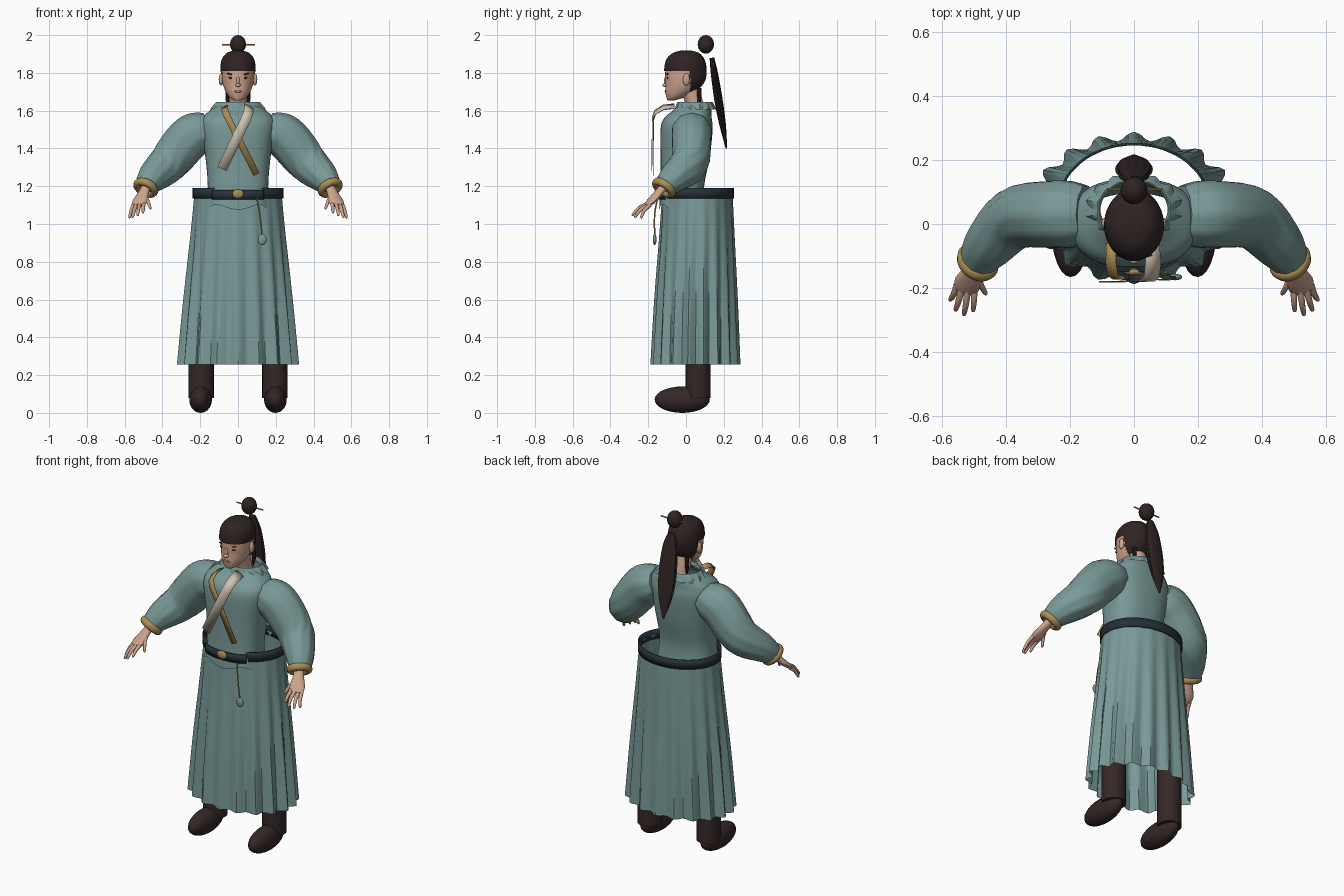
import bpy, bmesh, math
from mathutils import Vector, Matrix

cube = bpy.data.objects.get("Cube")
if cube:
    bpy.data.objects.remove(cube, do_unlink=True)


def material(name, r, g, b):
    m = bpy.data.materials.new(name)
    m.use_nodes = True
    m.diffuse_color = (r, g, b, 1)
    node = m.node_tree.nodes["Principled BSDF"]
    node.inputs["Base Color"].default_value = (r, g, b, 1)
    node.inputs["Roughness"].default_value = 0.8
    return m


TEAL = material("teal cloth", 0.19, 0.32, 0.31)
GOLD = material("dull gold", 0.42, 0.27, 0.09)
NAVY = material("dark navy belt", 0.02, 0.03, 0.04)
HAIR = material("dark brown hair", 0.03, 0.017, 0.017)
BOOT = material("dark brown leather", 0.035, 0.02, 0.02)
SKIN = material("skin", 0.62, 0.38, 0.27)
CREAM = material("cream cloth", 0.62, 0.55, 0.44)
LIPS = material("lips", 0.45, 0.2, 0.15)


def finish(bm, name, mat, thick=0, angle=40):
    bmesh.ops.recalc_face_normals(bm, faces=bm.faces[:])
    me = bpy.data.meshes.new(name)
    bm.to_mesh(me)
    bm.free()
    me.materials.append(mat)
    ob = bpy.data.objects.new(name, me)
    bpy.context.collection.objects.link(ob)
    bpy.ops.object.select_all(action='DESELECT')
    ob.select_set(True)
    bpy.context.view_layer.objects.active = ob
    bpy.ops.object.shade_smooth_by_angle(angle=math.radians(angle))
    if thick:
        mod = ob.modifiers.new("thickness", 'SOLIDIFY')
        mod.thickness = thick
        mod.offset = 0
    return ob


def smooth_keys(keys, steps):
    """Catmull-Rom through the keys."""
    keys = [tuple(k) + (0,) * (6 - len(k)) for k in keys]
    out = []
    for i in range(len(keys) - 1):
        p0, p1, p2 = keys[max(i - 1, 0)], keys[i], keys[i + 1]
        p3 = keys[min(i + 2, len(keys) - 1)]
        for s in range(steps):
            t = s / steps
            out.append([b + 0.5 * t * (c - a + t * (2*a - 5*b + 4*c - d + t * (3*(b - c) + d - a)))
                        for a, b, c, d in zip(p0, p1, p2, p3)])
    return out + [list(keys[-1])]


def tube(name, keys, mat, segs=24, steps=4, flat=False, cap=True, power=1,
         folds=0, arc=(0, 360), thick=0, edit=None):
    """Loft of ovals; each key is x, y, z, half width, half depth, fold size."""
    rings = smooth_keys(keys, steps)
    bm = bmesh.new()
    closed = arc[1] - arc[0] == 360
    n = segs if closed else segs + 1
    rows = []
    for i, (x, y, z, a, b, f) in enumerate(rings):
        u, v = Vector((1, 0, 0)), Vector((0, 1, 0))
        if not flat:
            t = Vector(rings[min(i + 1, len(rings) - 1)][:3]) - Vector(rings[max(i - 1, 0)][:3])
            u = t.cross(Vector((0, 0, 1)))
            u = u.normalized() if u.length > 1e-5 else Vector((1, 0, 0))
            v = u.cross(t.normalized())
        row = []
        for j in range(n):
            th = math.radians(arc[0] + (arc[1] - arc[0]) * j / segs)
            c, s = math.cos(th), math.sin(th)
            k = 1 + f * math.cos(folds * (th - math.pi / 2))
            row.append(bm.verts.new(Vector((x, y, z))
                                    + u * a * k * math.copysign(abs(c) ** power, c)
                                    + v * b * k * math.copysign(abs(s) ** power, s)))
        rows.append(row)
    for r0, r1 in zip(rows, rows[1:]):
        for j in range(segs):
            k = (j + 1) % n
            bm.faces.new((r0[j], r0[k], r1[k], r1[j]))
    if cap and closed:
        bm.faces.new(rows[0])
        bm.faces.new(rows[-1])
    if edit:
        edit(bm, rows)
    return finish(bm, name, mat, thick)


def ball(name, loc, size, mat, tilt=0):
    bm = bmesh.new()
    m = Matrix.Translation(loc) @ Matrix.Rotation(tilt, 4, 'Y') @ Matrix.Diagonal((*size, 1))
    bmesh.ops.create_uvsphere(bm, u_segments=24, v_segments=14, radius=1, matrix=m)
    return finish(bm, name, mat, angle=60)


def ribbon(name, points, side, mat):
    bm = bmesh.new()
    side = Vector(side)
    pairs = [(bm.verts.new(Vector(p) - side), bm.verts.new(Vector(p) + side)) for p in points]
    for (a, b), (c, d) in zip(pairs, pairs[1:]):
        bm.faces.new((a, b, d, c))
    return finish(bm, name, mat, thick=0.004)


# Skirt with pleats and the belt around its open top
tube("skirt", [(0, .05, .255, .31, .225, .06), (0, .053, .6, .282, .212, .045),
               (0, .058, .95, .25, .195, .02), (0, .06, 1.16, .232, .186, .004)],
     TEAL, segs=108, steps=3, flat=True, cap=False, folds=18)
tube("belt", [(0, .06, 1.135, .236, .19), (0, .06, 1.19, .236, .19)], NAVY,
     segs=64, steps=1, flat=True, cap=False, thick=.008)


# Tunic with a ragged hem
def ragged_hem(bm, rows):
    for j, vert in enumerate(rows[0]):
        vert.co.z += .014 * math.sin(j * 5 * math.tau / len(rows[0]))


tube("tunic", [(0, -.02, 1.09, .17, .122), (0, -.02, 1.2, .16, .116), (0, -.005, 1.35, .172, .13),
               (0, .003, 1.5, .195, .138), (0, .01, 1.56, .188, .126), (0, .032, 1.6, .15, .102),
               (0, .045, 1.63, .11, .085)],
     TEAL, segs=48, flat=True, cap=False, power=.8, edit=ragged_hem)
tube("collar", [(0, .045, 1.625, .105, .082), (0, .047, 1.647, .115, .09, .02),
                (0, .05, 1.605, .145, .105, .06)],
     TEAL, segs=56, flat=True, cap=False, folds=14)
tube("belt_front", [(0, -.02, 1.13, .17, .126), (0, -.02, 1.18, .17, .126)], NAVY,
     segs=20, steps=1, flat=True, cap=False, power=.8, arc=(222, 318), thick=.008)
ball("buckle", (0, -.15, 1.16), (.03, .012, .024), GOLD)

# Crossed chest straps
ribbon("gold_strap", [(-.07, -.06, 1.62), (-.072, -.12, 1.612), (-.066, -.16, 1.59),
                      (-.05, -.172, 1.555), (.098, -.174, 1.262)], (.016, 0, .008), GOLD)
ribbon("cream_strap", [(.055, -.06, 1.625), (.06, -.12, 1.618), (.055, -.165, 1.59),
                       (.042, -.178, 1.555), (-.085, -.181, 1.292)], (.024, 0, -.012), CREAM)

# Hanging charm
tube("charm_cord", [(.1, -.15, 1.14, .004, .004), (.115, -.166, 1.05, .004, .004),
                    (.128, -.166, .94, .004, .004)], GOLD, segs=8)
ball("charm_bead", (.128, -.166, .918), (.023, .01, .029), TEAL)

# Arms and legs, one of each per side
for s, side in ((1, "left"), (-1, "right")):
    def mirrored(keys):
        return [(k[0] * s,) + tuple(k[1:]) for k in keys]

    tube(side + "_sleeve", mirrored([
        (.15, .03, 1.51, .09, .08, .03), (.2, .03, 1.488, .105, .108, .015),
        (.265, .03, 1.448, .105, .115, .015), (.37, .018, 1.322, .097, .106, .02),
        (.45, -.06, 1.247, .08, .082, .025), (.49, -.115, 1.197, .058, .058, .01)]),
        TEAL, segs=40, folds=10)

    bm = bmesh.new()
    axis = Vector((.4 * s, -.53, -.75)).normalized()
    turn = axis.to_track_quat('Z', 'Y').to_matrix()
    rows = []
    for i in range(28):
        a = math.tau * i / 28
        out = turn @ Vector((math.cos(a), math.sin(a), 0))
        rows.append([bm.verts.new(Vector((.488 * s, -.117, 1.192)) + out * (.05 + .02 * math.cos(b))
                                  + axis * .022 * math.sin(b))
                     for b in (math.tau * j / 10 for j in range(10))])
    for i in range(28):
        r0, r1 = rows[i], rows[(i + 1) % 28]
        for j in range(10):
            bm.faces.new((r0[j], r0[j - 1], r1[j - 1], r1[j]))
    finish(bm, side + "_cuff", GOLD, angle=60)

    tube(side + "_palm", mirrored([
        (.485, -.115, 1.2, .026, .022), (.5, -.145, 1.165, .03, .02),
        (.52, -.185, 1.12, .042, .017), (.53, -.21, 1.098, .034, .011)]), SKIN, segs=16)
    fingers = {"index": ((.499, -.195, 1.11), (.503, -.275, 1.06)),
               "middle": ((.52, -.205, 1.105), (.532, -.287, 1.045)),
               "ring": ((.539, -.2, 1.1), (.559, -.273, 1.035)),
               "little": ((.553, -.19, 1.1), (.576, -.24, 1.032)),
               "thumb": ((.495, -.15, 1.155), (.462, -.222, 1.08))}
    for label, (base, tip) in fingers.items():
        base, tip = Vector(base), Vector(tip)
        knuckle = base.lerp(tip, .5) + Vector((0, -.006, .006))
        tube(side + "_" + label + "_finger" * (label != "thumb"), mirrored([
            (*base, .011, .011), (*knuckle, .0095, .0095), (*base.lerp(tip, .92), .007, .007),
            (*tip, .002, .002)]), SKIN, segs=10, steps=3)

    tube(side + "_boot_shaft", mirrored([(.195, .064, .08, .067, .066), (.195, .064, .5, .067, .066)]),
         BOOT, steps=1, flat=True)
    ball(side + "_boot_foot", (.198 * s, -.02, .07), (.06, .146, .07), BOOT)

    # Face details of this side
    ball(side + "_ear", (.09 * s, .002, 1.765), (.012, .018, .032), SKIN)
    ball(side + "_eye", (.036 * s, -.098, 1.773), (.015, .004, .0055), HAIR, -.12 * s)
    ball(side + "_brow", (.038 * s, -.098, 1.793), (.021, .005, .004), HAIR, -.2 * s)
    tube(side + "_neck_strand", mirrored([(.055, .07, 1.72, .012, .012), (.056, .07, 1.66, .01, .01),
                                          (.052, .065, 1.62, .003, .003)]), HAIR, segs=8)

# Neck and head
tube("neck", [(0, .06, 1.55, .058, .05), (0, .05, 1.62, .048, .045), (0, .02, 1.72, .05, .05)], SKIN)
skull = [(0, -.078, 1.655, .02, .02), (0, -.056, 1.67, .044, .048), (0, -.03, 1.7, .065, .08),
         (0, -.01, 1.74, .08, .098), (0, -.004, 1.78, .085, .106), (0, -.003, 1.83, .086, .105),
         (0, -.003, 1.87, .077, .093), (0, 0, 1.9, .053, .064), (0, 0, 1.913, .018, .022)]
tube("head", skull, SKIN, segs=40, flat=True)
ball("nose_bridge", (0, -.106, 1.755), (.009, .01, .03), SKIN)
ball("nose_tip", (0, -.112, 1.735), (.014, .013, .01), SKIN)
ball("mouth", (0, -.107, 1.702), (.021, .006, .006), LIPS)


# Hair cap with a fringe, cut away over the face
def cut_face(bm, rows):
    def bare(p):
        return p.z < 1.69 or (p.z < 1.808 and p.y < .022)
    bmesh.ops.delete(bm, geom=[f for f in bm.faces if bare(f.calc_center_median())], context='FACES')


tube("hair_cap", [(x, y, z + .005, a + .007, b + .006) for x, y, z, a, b in skull], HAIR,
     segs=64, steps=6, flat=True, edit=cut_face)
ball("hair_bun", (0, .105, 1.951), (.042, .043, .049), HAIR)
tube("hair_pin", [(-.085, .108, 1.948, .004, .004), (.09, .108, 1.948, .004, .004)], GOLD, segs=8, steps=1)
tube("ponytail", [(0, .137, 1.88, .02, .012, .03), (0, .15, 1.8, .046, .018, .05),
                  (0, .173, 1.65, .056, .021, .05), (0, .195, 1.52, .042, .016, .05),
                  (0, .214, 1.4, .005, .004, 0)], HAIR, segs=48, folds=12)
